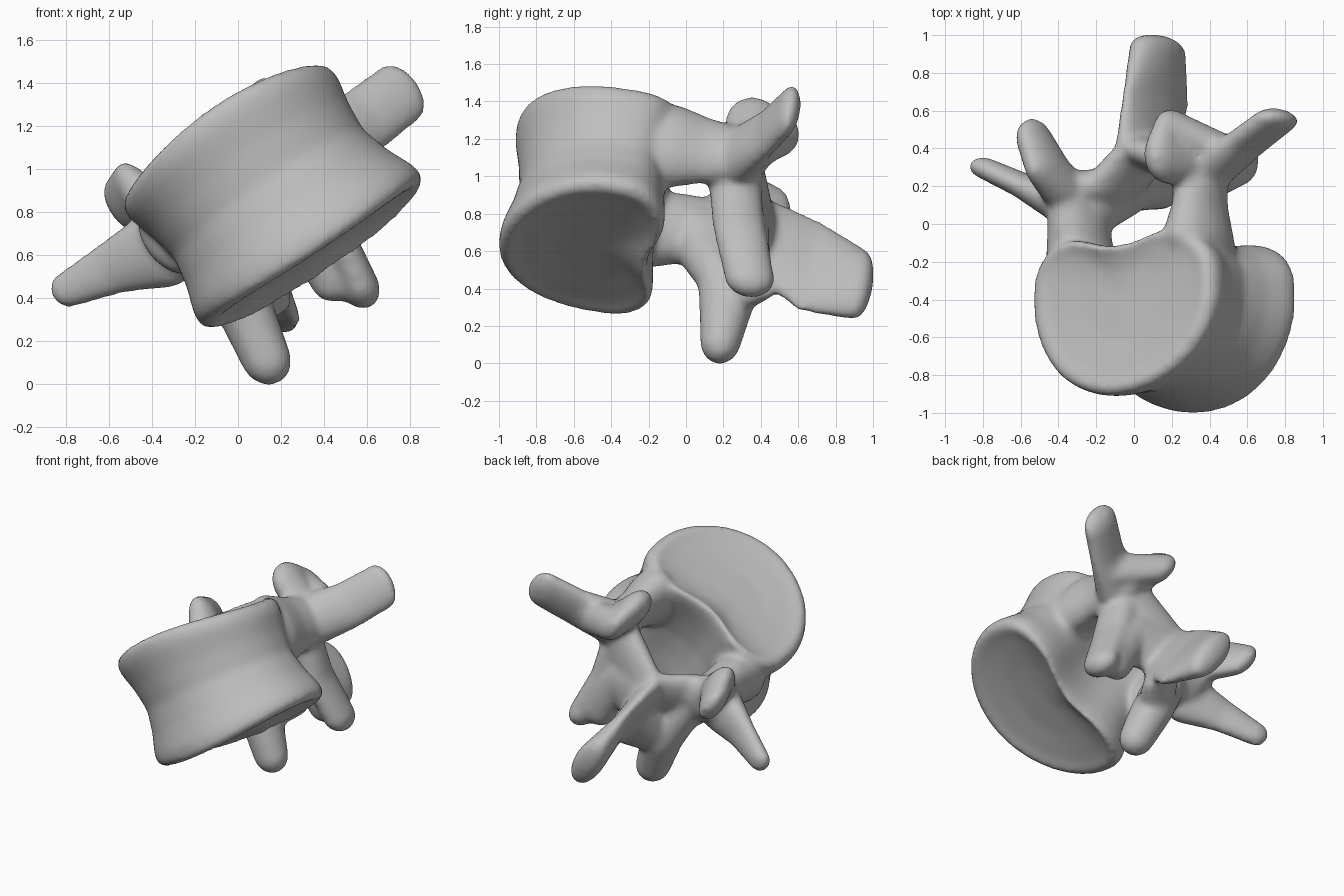
import bpy
import bmesh
import math
from mathutils import Vector

cube = bpy.data.objects.get("Cube")
if cube:
    bpy.data.objects.remove(cube, do_unlink=True)

# Tilted anatomical frame: up, lateral (towards the left side), posterior
UP = Vector((-0.56, 0.13, 0.82)).normalized()
LAT = Vector((0.83, 0.1, 0.56))
LAT = (LAT - UP * LAT.dot(UP)).normalized()
POST = UP.cross(LAT)

bm = bmesh.new()


def place(center, lateral, posterior, up):
    return Vector(center) + LAT * lateral + POST * posterior + UP * up


def signed_power(value, power):
    return math.copysign(abs(value) ** power, value)


def body(center, segments=72):
    """Waisted drum with raised rims, dished ends, round front and notched back."""
    half = [(0.03, 0.29), (0.45, 0.3), (0.8, 0.33), (0.93, 0.355),
            (1.0, 0.33), (1.0, 0.27), (0.93, 0.14), (0.885, 0)]
    profile = half + [(s, -h) for s, h in reversed(half[:-1])]
    rings = []
    for scale, height in profile:
        ring = []
        for i in range(segments):
            angle = math.tau * i / segments
            c, s = math.cos(angle), math.sin(angle)
            if s < 0:
                side, depth = c, 0.55 * s
            else:
                side = signed_power(c, 0.85)
                depth = 0.35 * s ** 0.65 - 0.1 * math.exp(-(c / 0.35) ** 2)
            side *= scale
            lift = height * (1 + 0.2 * (1 - side * side))
            shift = 0.02 - 0.05 * height
            width = 0.6 - 0.06 * height
            ring.append(bm.verts.new(
                place(center, side * width + shift, scale * depth, lift)))
        rings.append(ring)
    for low, high in zip(rings, rings[1:]):
        for i in range(segments):
            j = (i + 1) % segments
            bm.faces.new((low[i], low[j], high[j], high[i]))
    bm.faces.new(rings[0])
    bm.faces.new(rings[-1])


def ellipsoid_points(center, radii, count=140):
    points = []
    grow = 0.011
    for i in range(count):
        z = 1 - 2 * (i + 0.5) / count
        r = math.sqrt(1 - z * z)
        a = i * math.pi * (3 - math.sqrt(5))
        unit = (r * math.cos(a), r * math.sin(a), z)
        points.append(place(center, *(u * (rad + grow) for u, rad in zip(unit, radii))))
    return points


def limb(*stations):
    """Chain of hulls between ellipsoids; radii run lateral, posterior, up."""
    for first, second in zip(stations, stations[1:]):
        points = ellipsoid_points(*first) + ellipsoid_points(*second)
        verts = [bm.verts.new(p) for p in points]
        result = bmesh.ops.convex_hull(bm, input=verts)
        inner = {g for g in result["geom_interior"] + result["geom_unused"]
                 if isinstance(g, bmesh.types.BMVert)}
        bmesh.ops.delete(bm, geom=list(inner), context='VERTS')


body((0.128, -0.41, 0.873))

# Pedicles, flaring into the body
limb(((0.35, -0.22, 1.11), (0.17, 0.1, 0.22)),
     ((0.34, -0.08, 1.16), (0.15, 0.1, 0.24)),
     ((0.35, 0.08, 1.14), (0.11, 0.12, 0.19)),
     ((0.35, 0.25, 1.11), (0.12, 0.12, 0.16)))
limb(((-0.28, -0.22, 0.71), (0.16, 0.1, 0.21)),
     ((-0.29, -0.05, 0.72), (0.14, 0.1, 0.2)),
     ((-0.31, 0.12, 0.71), (0.12, 0.11, 0.18)))

# Laminae closing the arch behind the canal
limb(((0.3, 0.31, 1.02), (0.09, 0.09, 0.18)),
     ((0.06, 0.38, 0.7), (0.07, 0.08, 0.22)),
     ((-0.12, 0.19, 0.68), (0.09, 0.09, 0.2)),
     ((-0.32, 0.17, 0.7), (0.11, 0.1, 0.18)))
limb(((0.08, 0.39, 0.7), (0.08, 0.08, 0.2)),
     ((0.3, 0.33, 0.74), (0.11, 0.1, 0.2)),
     ((0.47, 0.35, 0.5), (0.13, 0.09, 0.1)))
limb(((-0.25, 0.05, 0.68), (0.13, 0.11, 0.18)),
     ((-0.04, 0.16, 0.5), (0.1, 0.1, 0.15)))

# Spinous process
limb(((0.06, 0.41, 0.67), (0.07, 0.08, 0.24)),
     ((0.115, 0.66, 0.52), (0.05, 0.1, 0.29)),
     ((0.125, 0.925, 0.42), (0.09, 0.065, 0.21)))

# Transverse processes
limb(((0.4, 0.3, 1.12), (0.11, 0.11, 0.16)),
     ((0.58, 0.42, 1.22), (0.08, 0.06, 0.15)),
     ((0.75, 0.55, 1.35), (0.09, 0.05, 0.145)))
limb(((-0.37, 0.11, 0.62), (0.11, 0.1, 0.18)),
     ((-0.58, 0.2, 0.54), (0.07, 0.055, 0.12)),
     ((-0.8, 0.3, 0.435), (0.06, 0.045, 0.075)))

# Superior articular processes, with the ridge towards the transverse process
limb(((0.35, 0.33, 1.12), (0.1, 0.12, 0.14)),
     ((0.165, 0.36, 1.29), (0.08, 0.14, 0.14)),
     ((0.2, 0.51, 1.22), (0.06, 0.09, 0.12)),
     ((0.5, 0.38, 1.16), (0.08, 0.07, 0.13)))
limb(((-0.37, 0.18, 0.78), (0.1, 0.1, 0.17)),
     ((-0.45, 0.28, 0.87), (0.075, 0.1, 0.18)),
     ((-0.53, 0.45, 0.83), (0.06, 0.1, 0.13)))

# Inferior articular processes
limb(((0.34, 0.26, 0.98), (0.1, 0.13, 0.15)),
     ((0.43, 0.28, 0.75), (0.07, 0.13, 0.15)),
     ((0.565, 0.34, 0.455), (0.08, 0.125, 0.1)))
limb(((-0.13, 0.17, 0.6), (0.11, 0.11, 0.17)),
     ((0.03, 0.22, 0.35), (0.12, 0.14, 0.16)),
     ((0.13, 0.185, 0.12), (0.105, 0.1, 0.12)))
limb(((0.04, 0.27, 0.4), (0.08, 0.12, 0.14)),
     ((0.12, 0.44, 0.52), (0.06, 0.09, 0.2)))

bmesh.ops.recalc_face_normals(bm, faces=bm.faces[:])
mesh = bpy.data.meshes.new("vertebra")
bm.to_mesh(mesh)
bm.free()
vertebra = bpy.data.objects.new("vertebra", mesh)
bpy.context.collection.objects.link(vertebra)

# Plain grey bone
bone = bpy.data.materials.new("bone_grey")
bone.use_nodes = True
grey = (0.52, 0.52, 0.52, 1)
bone.diffuse_color = grey
bone.node_tree.nodes["Principled BSDF"].inputs["Base Color"].default_value = grey
mesh.materials.append(bone)

# Fuse the parts and soften the joints
fuse = vertebra.modifiers.new("fuse", 'REMESH')
fuse.mode = 'VOXEL'
fuse.voxel_size = 0.018
fuse.use_smooth_shade = True
soften = vertebra.modifiers.new("soften", 'SMOOTH')
soften.factor = 0.5
soften.iterations = 16
